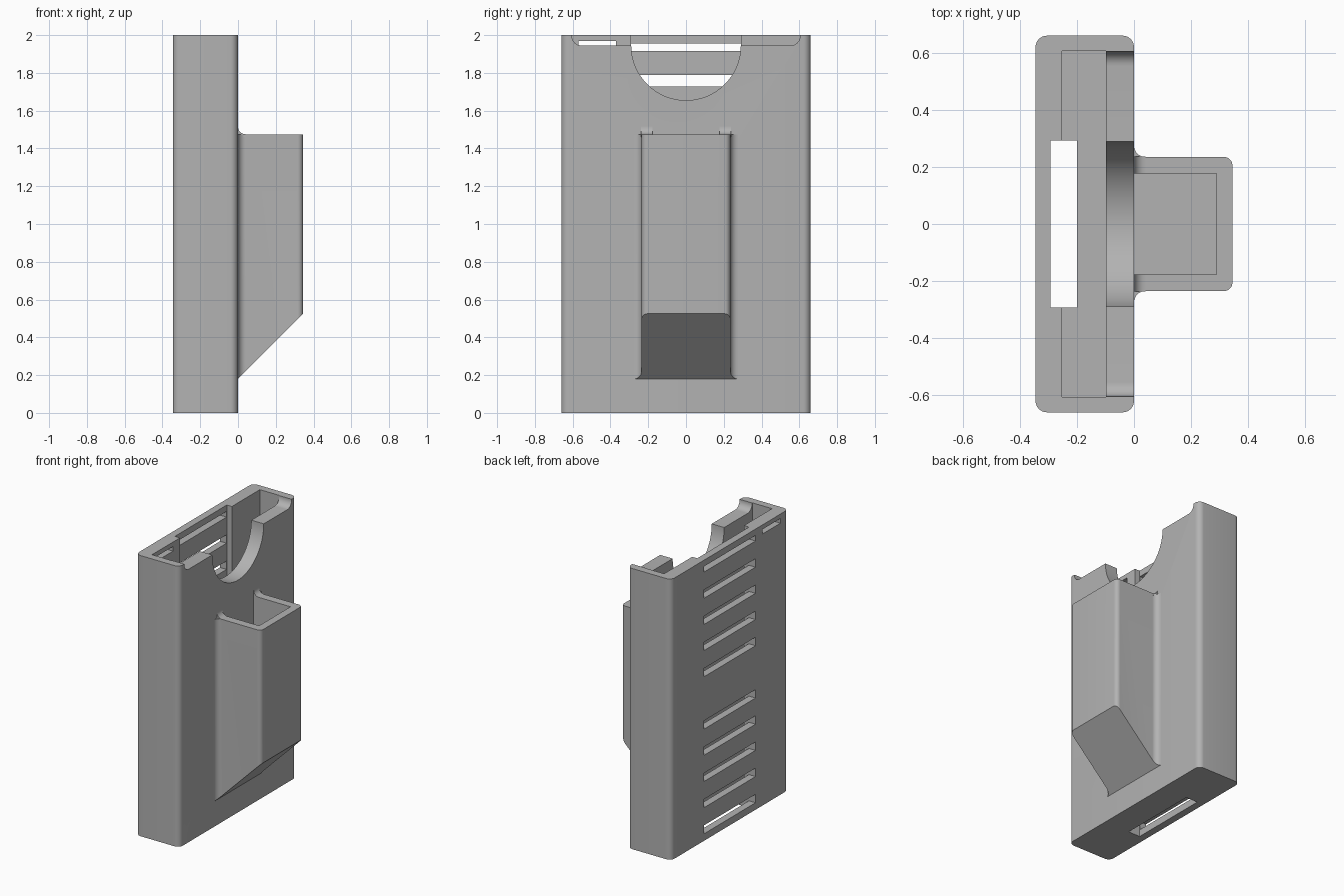
import bpy, bmesh
from math import cos, sin, radians

if "Cube" in bpy.data.objects:
    bpy.data.objects.remove(bpy.data.objects["Cube"], do_unlink=True)

grey = bpy.data.materials.new("plain grey")
grey.use_nodes = True
colour = (0.45, 0.45, 0.45, 1)
grey.diffuse_color = colour
grey.node_tree.nodes["Principled BSDF"].inputs["Base Color"].default_value = colour


def arc(cx, cy, r, start, end, steps=8):
    angles = [radians(start + (end - start) * i / steps) for i in range(steps + 1)]
    return [(cx + r * cos(a), cy + r * sin(a)) for a in angles]


def prism(name, profile, axis, lo, hi):
    """Extrude a flat profile along one axis."""
    place = {"x": lambda a, b, h: (h, a, b),
             "y": lambda a, b, h: (a, h, b),
             "z": lambda a, b, h: (a, b, h)}[axis]
    bm = bmesh.new()
    ends = [[bm.verts.new(place(a, b, h)) for a, b in profile] for h in (lo, hi)]
    bm.faces.new(ends[0])
    bm.faces.new(ends[1])
    n = len(profile)
    for i in range(n):
        j = (i + 1) % n
        bm.faces.new((ends[0][i], ends[0][j], ends[1][j], ends[1][i]))
    bmesh.ops.recalc_face_normals(bm, faces=bm.faces)
    mesh = bpy.data.meshes.new(name)
    bm.to_mesh(mesh)
    bm.free()
    mesh.materials.append(grey)
    obj = bpy.data.objects.new(name, mesh)
    bpy.context.scene.collection.objects.link(obj)
    return obj


def box(name, x, y, z):
    return prism(name, [(x[0], y[0]), (x[1], y[0]), (x[1], y[1]), (x[0], y[1])], "z", *z)


def cut(obj, cutter):
    """Subtract the cutter, then remove it."""
    mod = obj.modifiers.new("cut", "BOOLEAN")
    mod.operation = "DIFFERENCE"
    mod.solver = "EXACT"
    mod.object = cutter
    graph = bpy.context.evaluated_depsgraph_get()
    mesh = bpy.data.meshes.new_from_object(obj.evaluated_get(graph))
    obj.modifiers.clear()
    obj.data = mesh
    bpy.data.objects.remove(cutter, do_unlink=True)


def mirror_y(half):
    return half + [(a, -b) for a, b in reversed(half)]


# Case: tall rounded shell
r = 0.04
case = prism("case", mirror_y(arc(-r, 0.66 - r, r, 0, 90)
                              + arc(-0.345 + r, 0.66 - r, r, 90, 180))[::-1], "z", 0, 2)
cut(case, box("cavity", (-0.253, -0.098), (-0.607, 0.607), (0.05, 2.1)))

# Vertical channel in the back wall, open at both ends
cut(case, box("channel", (-0.293, -0.2), (-0.292, 0.292), (-0.1, 2.1)))

# Vent slots, with the middle one left out
for i in range(11):
    if i != 5:
        low = 0.05 + i * 0.1865
        high = 1.955 if i == 10 else low + 0.06
        cut(case, box("vent", (-0.4, -0.27), (-0.29, 0.29), (low, high)))
cut(case, box("strap_slot", (-0.4, -0.2), (-0.57, -0.37), (1.935, 1.968)))

# Lowered front lip and round thumb cutout
lip = [(0.604, 2.1), (-0.604, 2.1)] + arc(-0.554, 1.995, 0.05, 180, 270) \
    + arc(0.554, 1.995, 0.05, 270, 360)
cut(case, prism("lip_cut", lip, "x", -0.18, 0.05))
thumb = [(0.29, 2.1), (-0.29, 2.1)] + arc(0, 1.945, 0.29, 180, 360, 48)
cut(case, prism("thumb_cut", thumb, "x", -0.17, 0.06))

# Side pocket with flared joints, sloped underside and open top
plan = mirror_y([(-0.02, 0.275)] + arc(0.04, 0.275, 0.04, 180, 270)
                + arc(0.315, 0.205, 0.03, 90, 0))
pocket = prism("pocket", plan, "z", 0.1, 1.475)
cut(pocket, prism("slope_cut", [(-0.1, 0.08), (0.5, 0.68), (0.5, -0.1), (-0.1, -0.1)],
                  "y", -0.5, 0.5))
cut(pocket, box("pocket_cavity", (-0.1, 0.29), (-0.177, 0.177), (0.55, 1.6)))

# Small fillets where the pocket rim meets the case
fillet = [(-0.02, 1.46), (-0.02, 1.515)] + arc(0.04, 1.515, 0.04, 180, 270) + [(0.04, 1.46)]
fillets = [prism("rim_fillet_left", fillet, "y", 0.177, 0.237),
           prism("rim_fillet_right", fillet, "y", -0.237, -0.177)]

for obj in [case, pocket] + fillets:
    bpy.ops.object.select_all(action="DESELECT")
    obj.select_set(True)
    bpy.context.view_layer.objects.active = obj
    bpy.ops.object.shade_smooth_by_angle(angle=radians(30))
